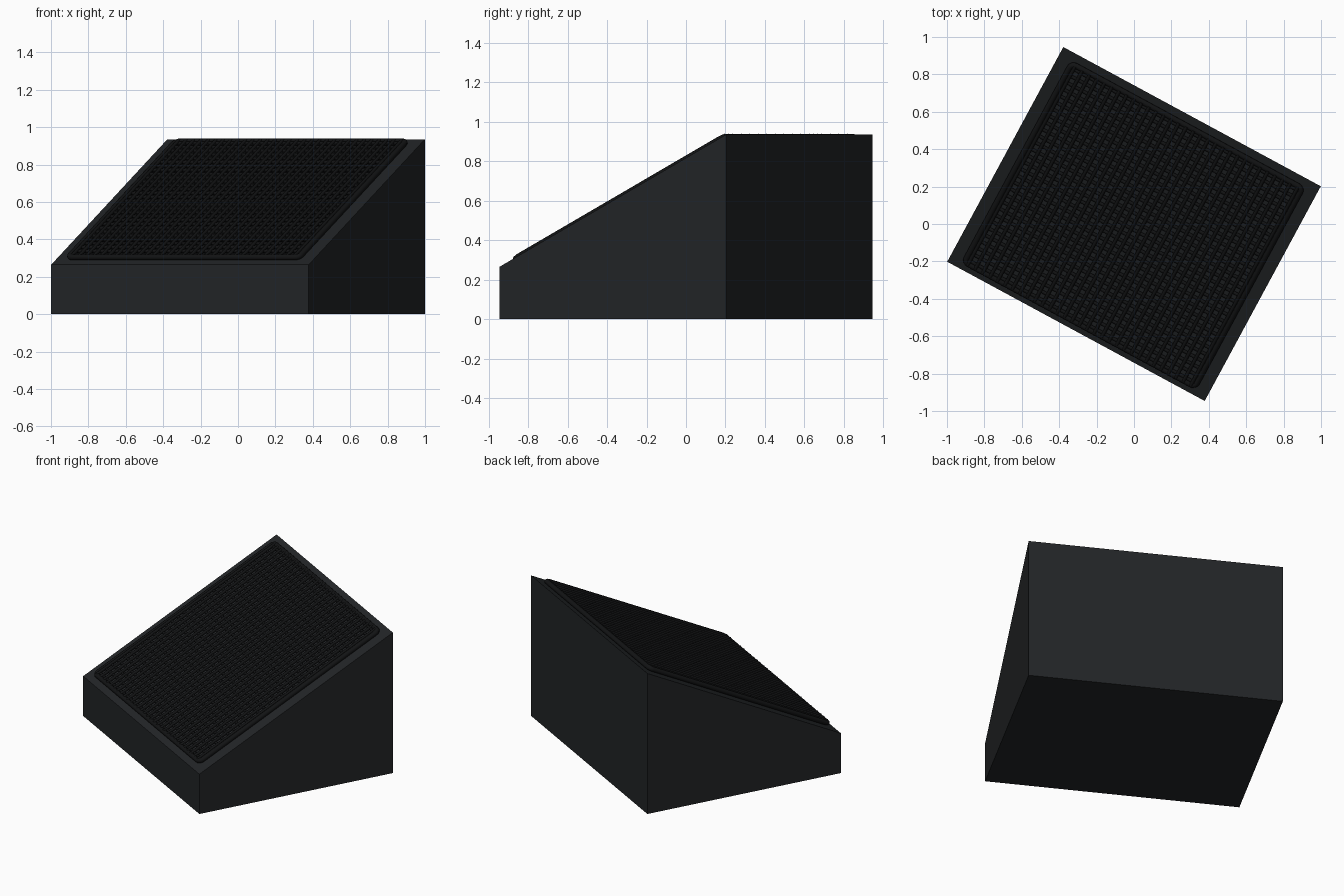
import bpy, bmesh, math
from mathutils import Matrix, Vector

if "Cube" in bpy.data.objects:
    bpy.data.objects.remove(bpy.data.objects["Cube"])

W, D = 1.565, 1.305          # footprint of the cabinet
ZF, ZB = 0.265, 0.935        # front and back heights
SPIN = Matrix.Rotation(math.radians(-28.4), 4, 'Z')
SLOPE = math.atan2(ZB - ZF, D)
# frame lying on the sloped face: x across, y up the slope, z outward
FACE = SPIN @ Matrix.Translation((0, 0, (ZF + ZB) / 2)) @ Matrix.Rotation(SLOPE, 4, 'X')


def material(name, c):
    m = bpy.data.materials.new(name)
    m.diffuse_color = (*c, 1)
    m.use_nodes = True
    m.node_tree.nodes["Principled BSDF"].inputs["Base Color"].default_value = m.diffuse_color
    return m


def finish(name, bm, mat, matrix):
    bmesh.ops.recalc_face_normals(bm, faces=bm.faces)
    me = bpy.data.meshes.new(name)
    bm.to_mesh(me)
    bm.free()
    ob = bpy.data.objects.new(name, me)
    ob.matrix_world = matrix
    me.materials.append(mat)
    bpy.context.collection.objects.link(ob)
    return ob


def curve(name, paths, radius, cyclic, mat):
    cu = bpy.data.curves.new(name, 'CURVE')
    cu.dimensions = '3D'
    cu.bevel_depth = radius
    cu.bevel_resolution = 2
    cu.use_fill_caps = True
    for pts in paths:
        s = cu.splines.new('POLY')
        s.points.add(len(pts) - 1)
        for p, co in zip(s.points, pts):
            p.co = (*co, 1)
        s.use_cyclic_u = cyclic
    ob = bpy.data.objects.new(name, cu)
    ob.matrix_world = FACE
    cu.materials.append(mat)
    bpy.context.collection.objects.link(ob)
    return ob


body_mat = material("cabinet_black", (0.016, 0.018, 0.02))
grille_mat = material("grille_black", (0.006, 0.0065, 0.007))

# wedge cabinet: side profile extruded across the width
bm = bmesh.new()
prof = [(-D / 2, 0), (D / 2, 0), (D / 2, ZB), (-D / 2, ZF)]
f = bm.faces.new([bm.verts.new((-W / 2, y, z)) for y, z in prof])
ext = bmesh.ops.extrude_face_region(bm, geom=[f])
bmesh.ops.translate(bm, vec=(W, 0, 0), verts=[v for v in ext['geom'] if isinstance(v, bmesh.types.BMVert)])
finish("cabinet", bm, body_mat, SPIN)

# round rim of the grille, with small rounded corners
HX, HY, R, ZR = 0.70, 0.678, 0.016, 0.016
rim, c = [], 0.025
for i, (sx, sy) in enumerate([(1, 1), (-1, 1), (-1, -1), (1, -1)]):
    for k in range(5):
        a = math.pi / 2 * (i + k / 4)
        rim.append((sx * (HX - c) + c * math.cos(a), sy * (HY - c) + c * math.sin(a), ZR))
curve("grille_rim", [rim], R, True, grille_mat)

# crossed wires of the grille
NX, NY, r = 31, 30, 0.0095
xs = [-HX + 2 * HX * (i + 0.5) / NX for i in range(NX)]
ys = [-HY + 2 * HY * (i + 0.5) / NY for i in range(NY)]
curve("grille_wires_upright", [[(x, -HY, 0.025), (x, HY, 0.025)] for x in xs], r, False, grille_mat)
curve("grille_wires_across", [[(-HX, y, 0.018), (HX, y, 0.018)] for y in ys], r, False, grille_mat)
